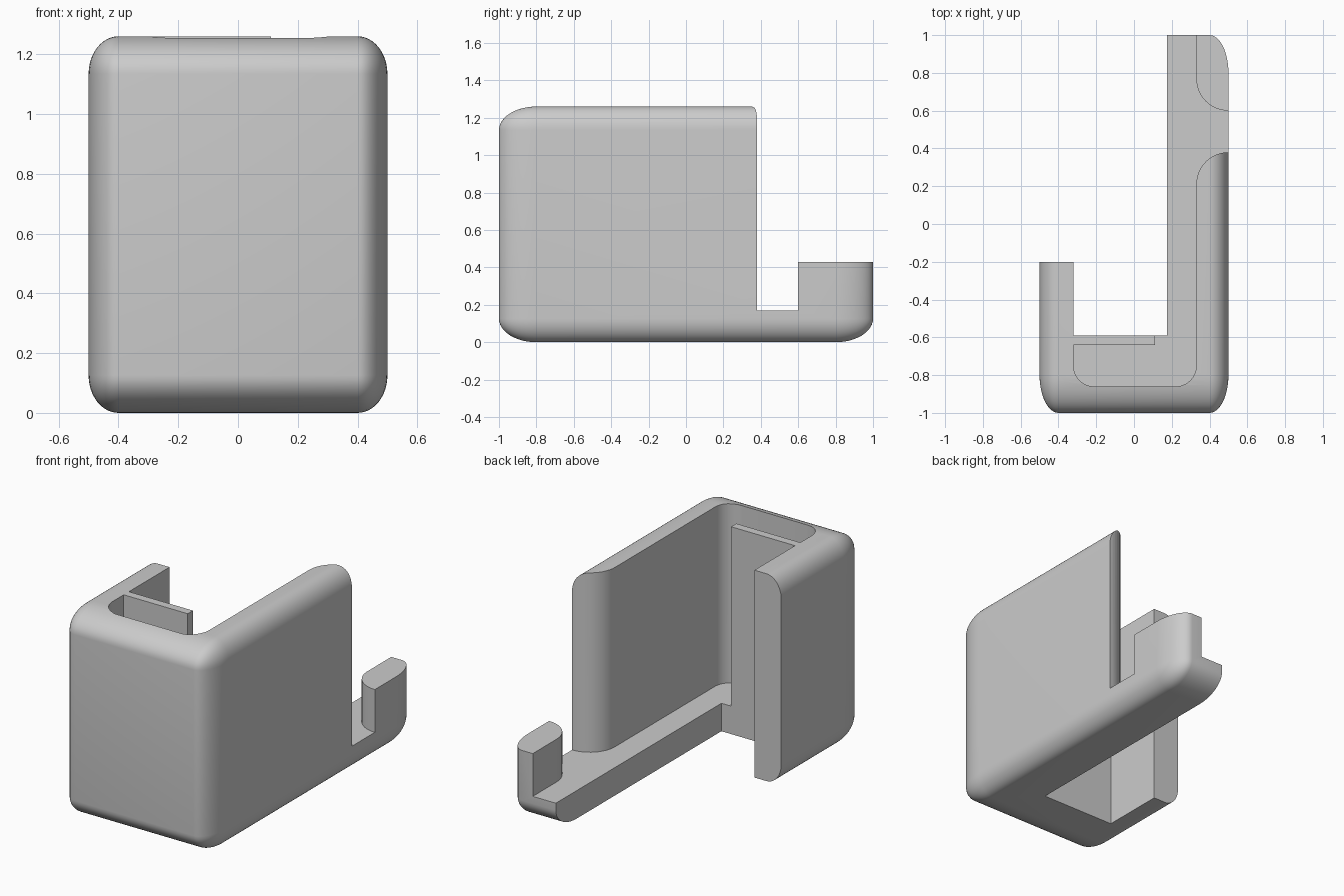
import bpy
import bmesh
from math import cos, sin, radians

if "Cube" in bpy.data.objects:
    bpy.data.objects.remove(bpy.data.objects["Cube"], do_unlink=True)

HEIGHT = 1.26
FLOOR = 0.17

grey = bpy.data.materials.new("light_grey")
grey.use_nodes = True
colour = (0.6, 0.6, 0.6, 1)
grey.diffuse_color = colour
grey.node_tree.nodes["Principled BSDF"].inputs["Base Color"].default_value = colour


def make_object(name, bm):
    bmesh.ops.recalc_face_normals(bm, faces=bm.faces)
    mesh = bpy.data.meshes.new(name)
    bm.to_mesh(mesh)
    bm.free()
    mesh.materials.append(grey)
    obj = bpy.data.objects.new(name, mesh)
    bpy.context.collection.objects.link(obj)
    return obj


def arc(cx, cy, rx, ry, start, end, steps=12):
    angles = [radians(start + (end - start) * i / steps) for i in range(steps + 1)]
    return [(cx + rx * cos(a), cy + ry * sin(a)) for a in angles]


def prism(name, outline, z0, z1):
    bm = bmesh.new()
    face = bm.faces.new([bm.verts.new((x, y, z0)) for x, y in outline])
    top = bmesh.ops.extrude_face_region(bm, geom=[face])["geom"]
    verts = [v for v in top if isinstance(v, bmesh.types.BMVert)]
    bmesh.ops.translate(bm, verts=verts, vec=(0, 0, z1 - z0))
    return make_object(name, bm)


# Outer body: a rounded unit cube stretched to size
bm = bmesh.new()
bmesh.ops.create_cube(bm, size=1)
bmesh.ops.bevel(bm, geom=bm.edges[:], offset=0.1, segments=12, profile=0.5,
                affect='EDGES')
bmesh.ops.scale(bm, vec=(1, 2, HEIGHT), verts=bm.verts)
bmesh.ops.translate(bm, vec=(0, 0, HEIGHT / 2), verts=bm.verts)
holder = make_object("holder_body", bm)

# Space above the floor: front slot, inside, side notch, around the thin plate
space = (
    arc(-0.21, -0.75, 0.11, 0.11, 180, 270)
    + arc(0.22, -0.75, 0.11, 0.11, 270, 360)
    + arc(0.5, 0.21, 0.17, 0.17, 180, 90)
    + [(0.6, 0.38), (0.6, 0.6)]
    + arc(0.5, 0.77, 0.17, 0.17, 270, 180)
    + [(0.33, 1.1), (-0.6, 1.1), (-0.6, -0.2), (-0.32, -0.2),
       (-0.32, -0.59), (0.11, -0.59), (0.11, -0.64), (-0.32, -0.64)]
)
# Opening right through the floor, leaving the long foot and the left arm
opening = [(-0.32, -0.59), (0.175, -0.59), (0.175, 1.1),
           (-0.6, 1.1), (-0.6, -0.2), (-0.32, -0.2)]
# Space above the short back post
above_post = [(-0.6, 0.5), (0.6, 0.5), (0.6, 1.1), (-0.6, 1.1)]

cutters = [prism("space_cutter", space, FLOOR, 1.5),
           prism("opening_cutter", opening, -0.1, 0.5),
           prism("post_cutter", above_post, 0.43, 1.6)]

bpy.ops.object.select_all(action='DESELECT')
bpy.context.view_layer.objects.active = holder
holder.select_set(True)
for cutter in cutters:
    mod = holder.modifiers.new("cut", 'BOOLEAN')
    mod.operation = 'DIFFERENCE'
    mod.solver = 'EXACT'
    mod.object = cutter
    bpy.ops.object.modifier_apply(modifier=mod.name)
    bpy.data.objects.remove(cutter, do_unlink=True)

bpy.ops.object.shade_smooth_by_angle(angle=radians(30))
